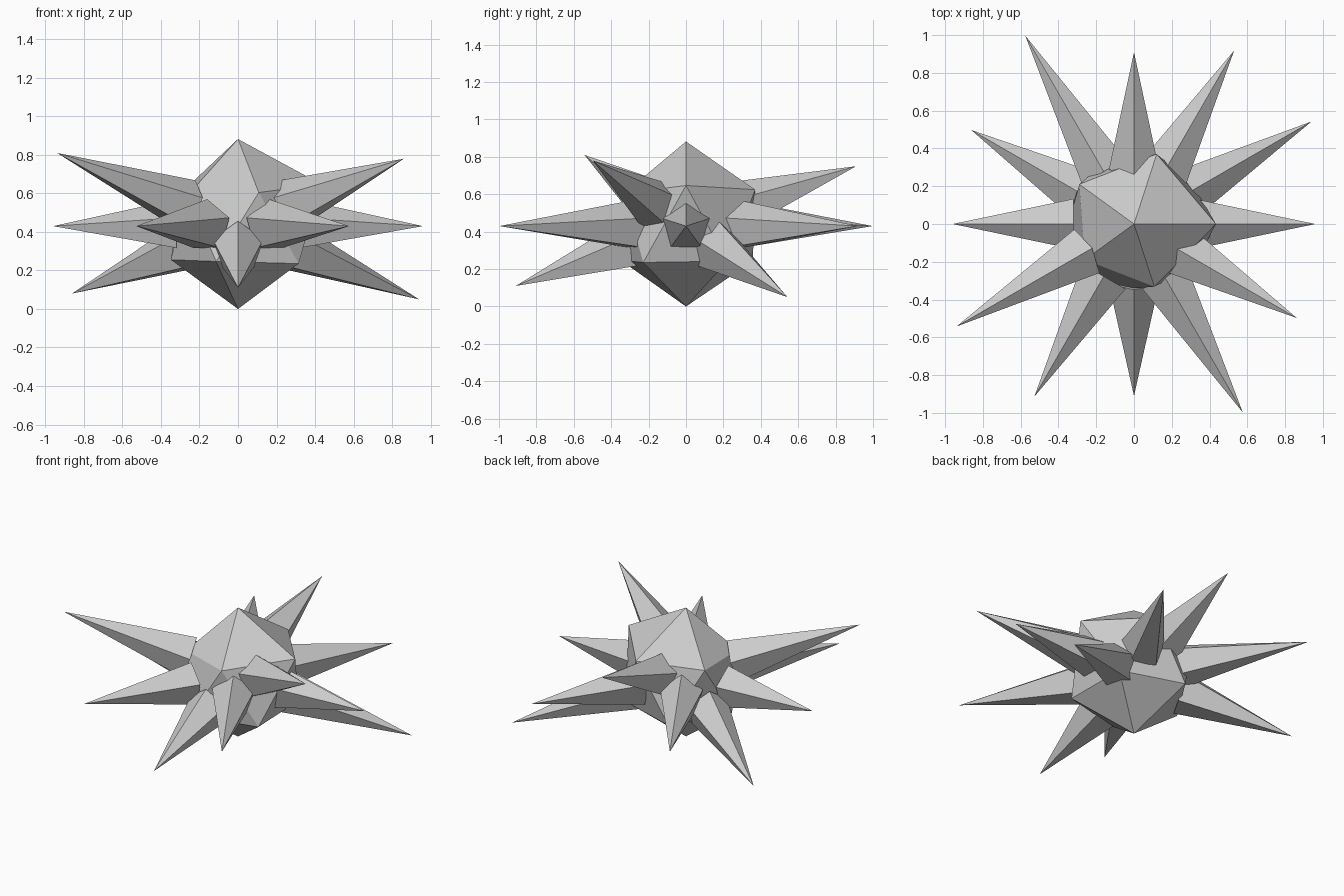
import bpy, bmesh, math
from mathutils import Vector, Matrix

if "Cube" in bpy.data.objects:
    bpy.data.objects.remove(bpy.data.objects["Cube"])

CENTRE = Vector((0, 0, 0.43))


def add_object(name, bm):
    mesh = bpy.data.meshes.new(name)
    bmesh.ops.recalc_face_normals(bm, faces=bm.faces)
    bm.to_mesh(mesh)
    bm.free()
    obj = bpy.data.objects.new(name, mesh)
    obj.location = CENTRE
    bpy.context.collection.objects.link(obj)
    return obj


# Core: uneven icosahedron, radius varied per corner
upper = {0: 0.485, 72: 0.435, 144: 0.40, 216: 0.36, 288: 0.39}
lower = {36: 0.42, 108: 0.42, 180: 0.39, 252: 0.41, 324: 0.435}
bm = bmesh.new()
bmesh.ops.create_icosphere(bm, subdivisions=1, radius=1)
for v in bm.verts:
    if abs(v.co.z) > 0.9:
        r = 0.452 if v.co.z > 0 else 0.43
    else:
        angle = round(math.degrees(math.atan2(v.co.y, v.co.x))) % 360
        r = (upper if v.co.z > 0 else lower)[angle]
    v.co = v.co.normalized() * r
add_object("core", bm)


# Spikes: five-sided cones with one ridge on top
def spike(name, tip, base_distance=0.32, radius=0.14):
    axis = tip.normalized()
    length = tip.length - base_distance
    side = Vector((0, 0, 1)).cross(axis).normalized()
    up = axis.cross(side)
    bm = bmesh.new()
    ring = []
    for i in range(5):
        a = math.tau * i / 5
        ring.append(bm.verts.new(axis * base_distance
                                 + (up * math.cos(a) + side * math.sin(a)) * radius))
    point = bm.verts.new(axis * (base_distance + length))
    bm.faces.new(ring)
    for i in range(5):
        bm.faces.new((ring[i], ring[(i + 1) % 5], point))
    add_object(name, bm)


# Angle, horizontal reach and height of each tip above the core centre
groups = {
    "middle_spike": [(0, 0.96, 0), (60, 1.06, 0), (120, 1.152, 0),
                     (180, 0.96, 0), (240, 1.055, 0), (300, 1.152, 0)],
    "upper_spike": [(90, 0.91, 0.32), (210, 1.085, 0.38), (330, 0.995, 0.35)],
    "lower_spike": [(30, 1.085, -0.38), (150, 0.995, -0.35), (270, 0.91, -0.32)],
}
for name, tips in groups.items():
    for angle, reach, height in tips:
        a = math.radians(angle)
        spike(f"{name}_{angle}",
              Vector((reach * math.cos(a), reach * math.sin(a), height)))
